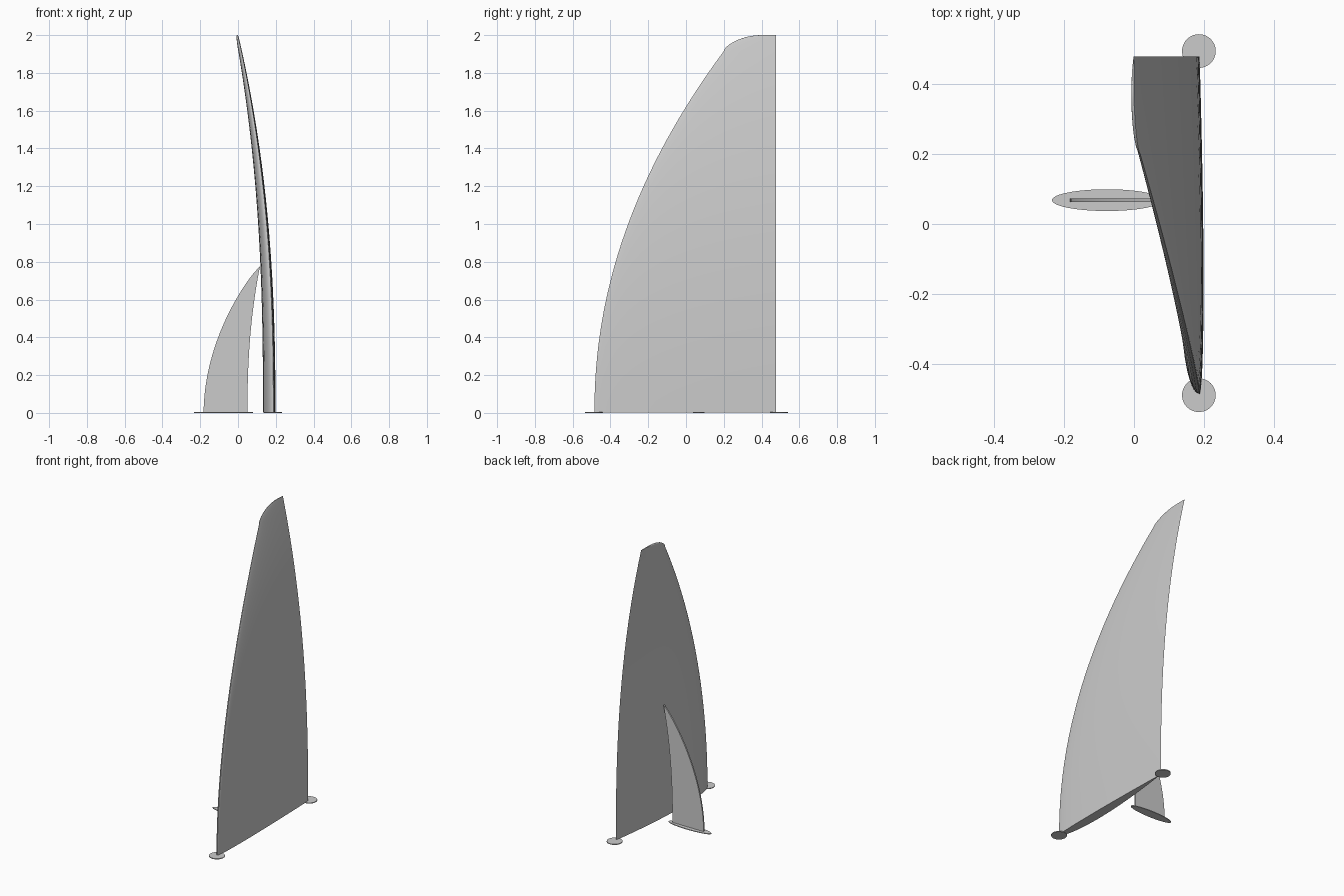
import bpy, bmesh, math

cube = bpy.data.objects.get("Cube")
if cube:
    bpy.data.objects.remove(cube)

grey = bpy.data.materials.new("plain grey")
grey.use_nodes = True
grey.diffuse_color = (0.6, 0.6, 0.6, 1)
grey.node_tree.nodes["Principled BSDF"].inputs["Base Color"].default_value = (0.6, 0.6, 0.6, 1)

TRAIL = 0.477      # straight trailing edge
SPLIT = 1.915      # height where the rounded tip starts
PTS = 24           # points along each side of the blade section


def finish(name, bm, angle=35):
    bmesh.ops.recalc_face_normals(bm, faces=bm.faces)
    mesh = bpy.data.meshes.new(name)
    bm.to_mesh(mesh)
    bm.free()
    mesh.materials.append(grey)
    ob = bpy.data.objects.new(name, mesh)
    bpy.context.collection.objects.link(ob)
    bpy.ops.object.select_all(action='DESELECT')
    ob.select_set(True)
    bpy.context.view_layer.objects.active = ob
    bpy.ops.object.shade_smooth_by_angle(angle=math.radians(angle))
    return ob


def loft(bm, rings):
    rows = [[bm.verts.new(p) for p in ring] for ring in rings]
    n = len(rows[0])
    for a, b in zip(rows, rows[1:]):
        for i in range(n):
            j = (i + 1) % n
            bm.faces.new((a[i], a[j], b[j], b[i]))
    bm.faces.new(rows[0])
    bm.faces.new(rows[-1])


def foil(t):
    # rounded nose, sharp tail, peak value 1 near 30% of the chord
    return 2.6 * math.sqrt(t) * (1 - t) * (1 - 0.05 * t)


def blade_ring(z, lead):
    chord = TRAIL - lead
    x0 = 0.187 - 0.188 * (z / 2) ** 2.4
    ts = [(1 - math.cos(math.pi * i / PTS)) / 2 for i in range(PTS + 1)]
    outer = [(x0 + 0.012 * chord * foil(t), lead + chord * t, z) for t in ts]
    inner = [(x0 - 0.058 * chord * foil(t), lead + chord * t, z) for t in ts]
    return outer + inner[-2:0:-1]


# Main blade: foil sections that lean and sweep back towards the tip
rings = []
for i in range(33):
    z = 0.002 + (SPLIT - 0.002) * i / 32
    rings.append(blade_ring(z, -0.485 + 0.685 * (z / SPLIT) ** 2.07))
for i in range(1, 11):
    a = math.pi / 2 * i / 10
    rings.append(blade_ring(SPLIT + 0.085 * math.sin(a), 0.2 + 0.2 * (1 - math.cos(a)) ** 0.8))
bm = bmesh.new()
loft(bm, rings)
finish("main_blade", bm)

# Side fin: thin curved plate reaching the blade
bm = bmesh.new()
rings = []
for i in range(25):
    u = i / 24
    z = 0.002 + 0.773 * u
    front = 0.115 - 0.297 * (1 - u ** 1.9) ** 0.9
    back = 0.05 + 0.066 * u ** 2.3
    rings.append([(front, 0.063, z), (back, 0.063, z), (back, 0.073, z), (front, 0.073, z)])
loft(bm, rings)
finish("side_fin", bm)

# Flat foot pads
pads = (("front_pad", 0.185, -0.488, 0.048, 0.048),
        ("rear_pad", 0.185, 0.493, 0.048, 0.048),
        ("side_fin_pad", -0.077, 0.068, 0.157, 0.031))
for name, x, y, rx, ry in pads:
    bm = bmesh.new()
    loft(bm, [[(x + rx * math.cos(k * math.tau / 48), y + ry * math.sin(k * math.tau / 48), z)
               for k in range(48)] for z in (0, 0.005)])
    finish(name, bm)
